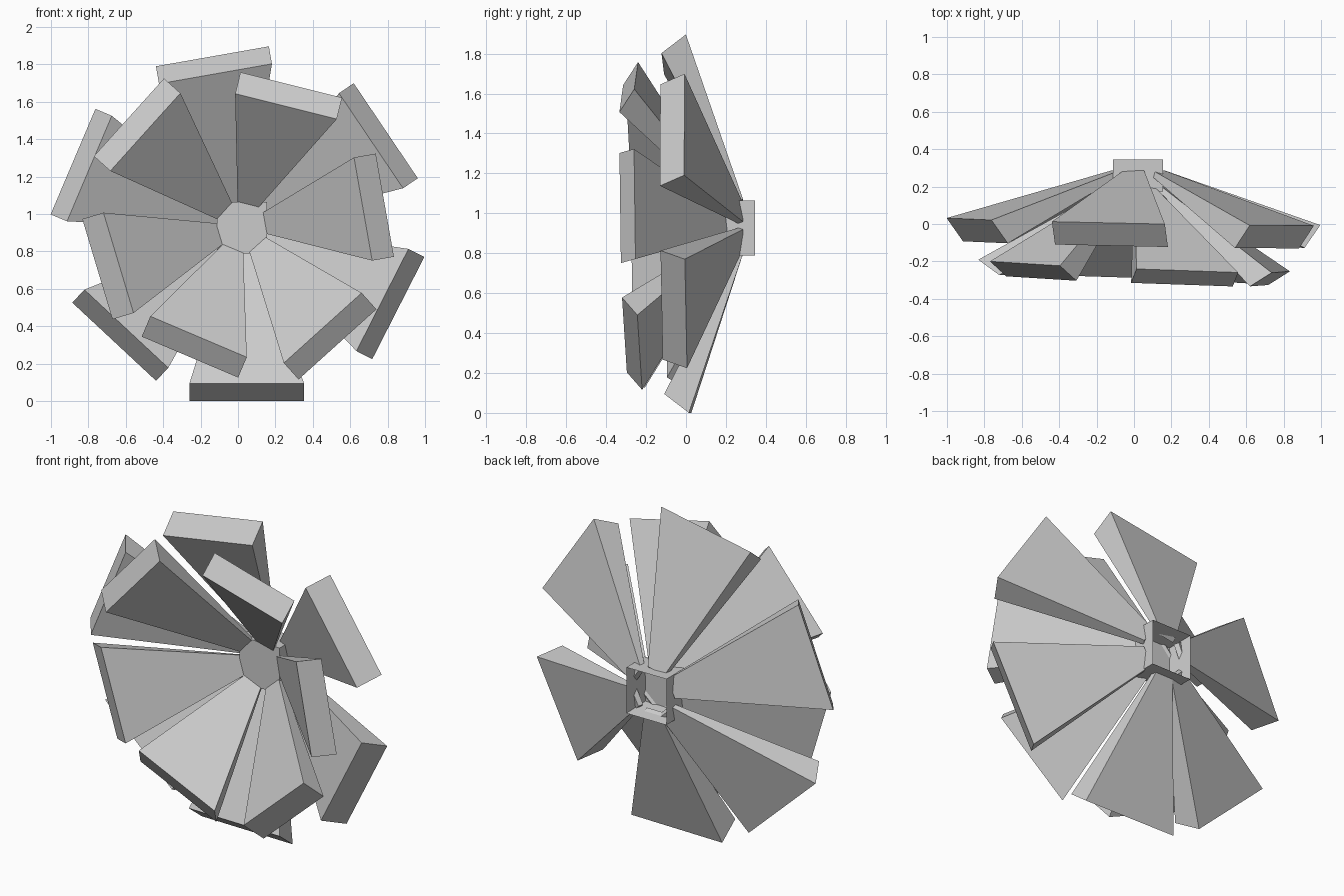
import bpy
import bmesh
from math import sin, cos, radians
from mathutils import Vector

cube = bpy.data.objects.get("Cube")
if cube:
    bpy.data.objects.remove(cube, do_unlink=True)

grey = bpy.data.materials.new("light_grey")
grey.use_nodes = True
grey.diffuse_color = (0.6, 0.6, 0.6, 1)
grey.node_tree.nodes["Principled BSDF"].inputs["Base Color"].default_value = (0.6, 0.6, 0.6, 1)

HUB = Vector((0.022, 0, 0.93))
TAPER = 0.185  # size of a petal's root relative to its tip


def finish(name, bm):
    bmesh.ops.recalc_face_normals(bm, faces=bm.faces)
    mesh = bpy.data.meshes.new(name)
    bm.to_mesh(mesh)
    bm.free()
    mesh.materials.append(grey)
    bpy.context.collection.objects.link(bpy.data.objects.new(name, mesh))


def petal(name, x, z, angle, width, tip_y, tilt, root, thick):
    """Tapered slab from the hub to a wide, slanted tip centred on (x, z)."""
    a = radians(angle)
    out = Vector((cos(a), 0, sin(a)))
    side = Vector((-sin(a), 0, cos(a)))
    depth = out * thick[0] + Vector((0, thick[1], 0))
    tip = Vector((x, tip_y, z))
    base = HUB + out * root[0] + Vector((0, root[1], 0))
    bm = bmesh.new()
    rings = []
    for centre, size, lean in ((tip, 1, tilt), (base, TAPER, 0)):
        ring = []
        for s, d in ((-1, 0), (1, 0), (1, 1), (-1, 1)):
            p = centre + (side * s * width / 2 + depth * d) * size
            p.y += lean * (p.x - HUB.x) - abs(lean) / 2 * (p.z - HUB.z)
            ring.append(bm.verts.new(p))
        rings.append(ring)
        bm.faces.new(ring)
    for i in range(4):
        j = (i + 1) % 4
        bm.faces.new((rings[0][i], rings[0][j], rings[1][j], rings[1][i]))
    finish(name, bm)


# Back ring of wide petals: tip x, tip z, facing angle
back_ring = [(-0.137, 1.843, 100), (0.79, 1.445, 34), (0.857, 0.497, -27),
             (0.047, 0, -90), (-0.662, 0.317, 227), (-0.882, 1.28, 157)]
for i, (x, z, angle) in enumerate(back_ring, 1):
    petal(f"back_petal_{i}", x, z, angle, 0.613, 0.012, -0.02,
          (0.135, 0.285), (-0.095, -0.123))

# Front ring of steeper petals
front_ring = [(0.285, 1.69, 76), (-0.583, 1.517, 138), (-0.752, 0.705, 196.7),
              (-0.257, 0.235, 247), (0.532, 0.303, -48), (0.785, 1.047, 10)]
for i, (x, z, angle) in enumerate(front_ring, 1):
    petal(f"front_petal_{i}", x, z, angle, 0.56, -0.224, -0.04,
          (0.13, 0.205), (-0.118, -0.078))

# Square hub, hollow from the back
bm = bmesh.new()
bmesh.ops.create_cube(bm, size=1)
for v in bm.verts:
    v.co = Vector((0.022 + v.co.x * 0.266, 0.26 + v.co.y * 0.17, 0.927 + v.co.z * 0.276))
rear = max(bm.faces, key=lambda f: f.calc_center_median().y)
bmesh.ops.inset_region(bm, faces=[rear], thickness=0.03)
for v in rear.verts:
    v.co.y -= 0.15
finish("hub", bm)
